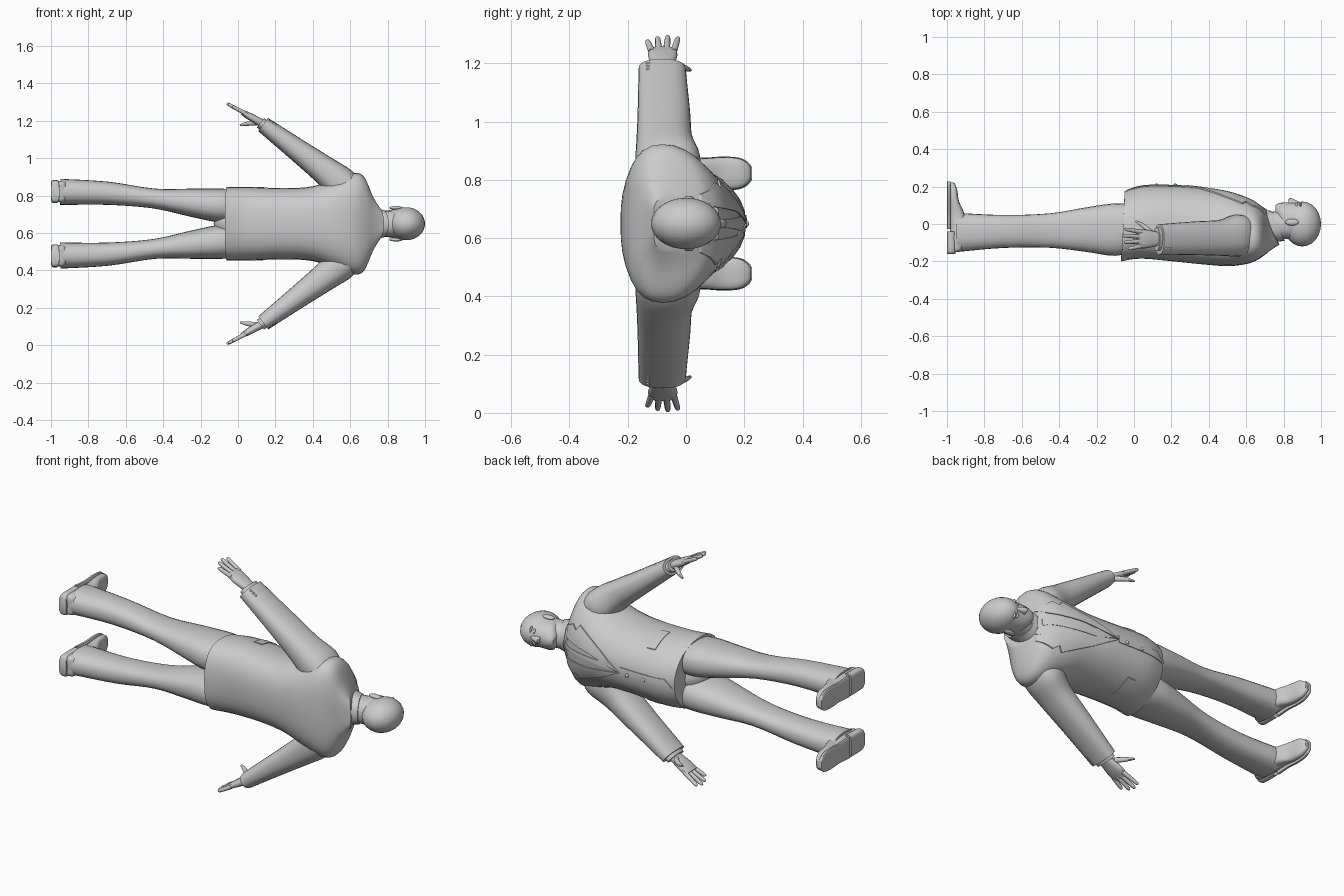
import bpy, bmesh, math
from mathutils import Vector
from mathutils.bvhtree import BVHTree

if "Cube" in bpy.data.objects:
    bpy.data.objects.remove(bpy.data.objects["Cube"])

MIDDLE = .65  # height of the symmetry plane; the figure lies along x
GROUND = -1   # x of the shoe soles
grey = bpy.data.materials.new("plain grey")
grey.use_nodes = True
grey.diffuse_color = (.6, .6, .6, 1)
grey.node_tree.nodes["Principled BSDF"].inputs["Base Color"].default_value = grey.diffuse_color


def finish(name, mesh_builder, sharp=40):
    bmesh.ops.recalc_face_normals(mesh_builder, faces=mesh_builder.faces)
    mesh = bpy.data.meshes.new(name)
    mesh_builder.to_mesh(mesh)
    mesh_builder.free()
    part = bpy.data.objects.new(name, mesh)
    bpy.context.collection.objects.link(part)
    mesh.materials.append(grey)
    bpy.ops.object.select_all(action='DESELECT')
    part.select_set(True)
    bpy.context.view_layer.objects.active = part
    bpy.ops.object.shade_smooth_by_angle(angle=math.radians(sharp))
    return part


def smooth_rows(rows, steps=4):
    """Catmull-Rom interpolation between section rows."""
    result = []
    last = len(rows) - 1
    for i in range(last):
        before, start, end, after = (rows[max(0, min(last, i + k))] for k in (-1, 0, 1, 2))
        for step in range(steps):
            t = step / steps
            result.append([b + t / 2 * (c - a + t * (2*a - 5*b + 4*c - d + t * (3*(b - c) + d - a)))
                           for a, b, c, d in zip(before, start, end, after)])
    return result + [rows[last]]


def oval(power, count):
    """Unit superellipse as pairs of depth and width factors."""
    for i in range(count):
        angle = math.tau * i / count
        yield [math.copysign(abs(f) ** (2 / power), f) for f in (math.cos(angle), math.sin(angle))]


def skin(name, rings):
    bm = bmesh.new()
    loops = [[bm.verts.new(point) for point in ring] for ring in rings]
    for lower, upper in zip(loops, loops[1:]):
        for i in range(len(lower)):
            bm.faces.new((lower[i - 1], lower[i], upper[i], upper[i - 1]))
    bm.faces.new(loops[0])
    bm.faces.new(loops[-1])
    return finish(name, bm)


def loft(name, rows, side=1, power=2.2, count=24, skew=0, tilt=lambda t: 0):
    """Rows: x, y, distance from the middle, half depth, half width."""
    rows = smooth_rows(rows)
    last = len(rows) - 1
    rings = []
    for k, (x, y, offset, depth, width) in enumerate(rows):
        behind, ahead = rows[max(0, k - 1)], rows[min(last, k + 1)]
        along = Vector((ahead[0] - behind[0], ahead[2] - behind[2])).normalized()
        rings.append([(x - along.y * width * s + tilt(k / last) * c,
                       y + depth * c - skew * s * s,
                       MIDDLE + side * (offset + along.x * width * s)) for c, s in oval(power, count)])
    return skin(name, rings)


def foot(name, rows, side, base=GROUND, power=3):
    """Rows: y, height, half width; lofted from heel to toe."""
    return skin(name, [[(base + height * (c + 1) / 2, y, MIDDLE + side * (.172 + width * s))
                        for c, s in oval(power, 20)] for y, height, width in smooth_rows(rows)])


def ball(name, centre, size):
    bm = bmesh.new()
    bmesh.ops.create_uvsphere(bm, u_segments=24, v_segments=16, radius=1)
    for vert in bm.verts:
        vert.co = [c + v * s for c, v, s in zip(centre, vert.co, size)]
    return finish(name, bm)


def plate(name, target, outline, side, sideways=False, lift=.004):
    """Drape a thin flat outline over the target, from the front or from the side."""
    bm = bmesh.new()
    bm.faces.new([bm.verts.new((a, b, MIDDLE + side) if sideways else (a, 1, MIDDLE + side * b))
                  for a, b in outline])
    for k in range(-4, 46):
        for normal in (Vector((1, 0, 0)), Vector((0, 1, 0)), Vector((0, 0, 1))):
            bmesh.ops.bisect_plane(bm, geom=bm.verts[:] + bm.edges[:] + bm.faces[:], dist=.0001,
                                   plane_co=normal * k / 40, plane_no=normal)
    ray = Vector((0, 0, -side)) if sideways else Vector((0, -1, 0))
    tree = BVHTree.FromPolygons([v.co for v in target.data.vertices],
                                [p.vertices[:] for p in target.data.polygons])
    for vert in bm.verts:
        hit = tree.ray_cast(vert.co, ray)[0]
        if hit:
            vert.co = hit + ray * .002
    extruded = bmesh.ops.extrude_face_region(bm, geom=bm.faces[:])
    for vert in extruded["geom"]:
        if isinstance(vert, bmesh.types.BMVert):
            vert.co -= ray * (lift + .002)
    return finish(name, bm, sharp=30)


# Jacket and neck
jacket = loft("jacket", [
    (-.06, -.012, 0, .188, .197), (.05, .01, 0, .195, .197), (.25, 0, 0, .203, .19), (.4, -.015, 0, .203, .2),
    (.52, -.03, 0, .195, .238), (.62, -.04, 0, .17, .272), (.675, -.04, 0, .14, .25),
    (.715, -.03, 0, .11, .155), (.745, -.02, 0, .09, .09)],
    count=32, skew=.04, tilt=lambda t: .01 - .045 * t ** 4)
loft("shirt_collar", [(.7, -.01, 0, .09, .09), (.77, -.01, 0, .08, .075)], tilt=lambda t: -.035)
loft("neck", [(.7, -.01, 0, .07, .07), (.85, 0, 0, .08, .07)])

# Head
ball("skull", (.9, 0, MIDDLE), (.1, .12, .088))
loft("face", [(.757, .07, 0, .03, .025), (.77, .06, 0, .05, .045), (.8, .03, 0, .085, .07),
              (.86, .01, 0, .105, .08), (.93, 0, 0, .11, .082)], power=2)
loft("nose", [(.825, .1, 0, .02, .012), (.835, .11, 0, .03, .018), (.89, .1, 0, .015, .008)], count=12)
for x in (.8, .812):
    ball("lip", (x, .1, MIDDLE), (.006, .014, .024))

# Jacket closure and trouser seat
plate("front_overlap", jacket, [(-.04, -.015), (.27, -.015), (.27, .03), (0, .03)], 1)
for x in (.12, .22):
    ball("jacket_button", (x, .21, MIDDLE), (.01, .006, .01))
ball("trouser_seat", (-.03, -.03, MIDDLE), (.1, .12, .1))

shoe_shape = [(-.15, .04, .04), (-.13, .07, .056), (-.03, .09, .058), (.05, .08, .052),
              (.12, .05, .056), (.18, .04, .052), (.21, .03, .036), (.222, .02, .02)]

for side, label in ((1, "upper"), (-1, "lower")):
    # Shirt, tie, lapels and pockets
    plate("shirt_front", jacket, [(.3, 0), (.71, 0), (.7, .07), (.5, .045)], side, lift=.001)
    plate("tie", jacket, [(.3, 0), (.69, 0), (.69, .02), (.66, .012), (.4, .025)], side)
    plate("shirt_collar_wing", jacket, [(.71, 0), (.66, .045), (.69, .07), (.72, .06)], side, lift=.006)
    plate(label + "_lapel", jacket, [(.27, 0), (.42, .08), (.58, .15), (.6, .12), (.63, .14),
                                     (.7, .1), (.71, .07), (.66, .055), (.48, .04)], side, lift=.007)
    plate(label + "_pocket_flap", jacket, [(.1, 0), (.1, .13), (.15, .13), (.15, 0)], side, sideways=True)

    # Ear, eye and brow
    ball(label + "_ear", (.845, .01, MIDDLE + side * .085), (.036, .018, .01))
    ball(label + "_eye", (.87, .1, MIDDLE + side * .032), (.008, .012, .014))
    ball(label + "_brow", (.89, .1, MIDDLE + side * .034), (.007, .014, .023))

    # Trouser leg
    loft(label + "_trouser_leg", [
        (.02, -.02, .095, .12, .085), (-.1, -.03, .098, .14, .09), (-.25, -.03, .113, .12, .075),
        (-.45, -.035, .135, .092, .053), (-.7, -.04, .163, .088, .062), (-.95, -.045, .17, .105, .07)],
        side, power=2.4)

    # Shoe, with sole and heel following its outline
    foot(label + "_shoe", shoe_shape, side, base=GROUND + .015)
    foot(label + "_sole", [(y + .004, .02, width + .002) for y, _, width in shoe_shape if y > -.1],
         side, power=4)
    foot(label + "_heel", [(y - .01, .045, width + .004) for y, _, width in shoe_shape if y < 0],
         side, power=4)

    # Sleeve and shirt cuff
    loft(label + "_sleeve", [
        (.62, -.07, .16, .1, .07), (.55, -.062, .215, .112, .09), (.46, -.074, .288, .096, .076),
        (.33, -.076, .385, .09, .062), (.135, -.082, .53, .081, .044)], side, power=2.4)
    loft(label + "_shirt_cuff", [(.16, -.08, .51, .065, .034), (.12, -.08, .54, .062, .032)], side)
    for k in range(3):
        ball(label + "_cuff_button", (.17 + k * .015, -.13, MIDDLE + side * (.55 - k * .01)),
             (.007, .007, .005))

    # Hand with fanned fingers and thumb
    loft(label + "_palm", [(.14, -.08, .53, .034, .022), (.06, -.08, .575, .05, .019),
                           (.02, -.08, .597, .046, .013)], side, power=2.6, count=16)
    for spread, reach in ((-1.5, .7), (-.5, .92), (.5, 1), (1.5, .9)):
        loft(label + "_finger", [
            (.04 - t * reach / 10, -.08 + spread * (.025 + t * .01), .59 + t * reach * .053, size, size)
            for t, size in ((0, .012), (.5, .011), (.9, .009), (1, .004))], side, count=10)
    loft(label + "_thumb", [(.1, -.055, .54, .02, .016), (.05, -.01, .535, .014, .012),
                            (.01, .014, .527, .006, .005)], side, count=10)
